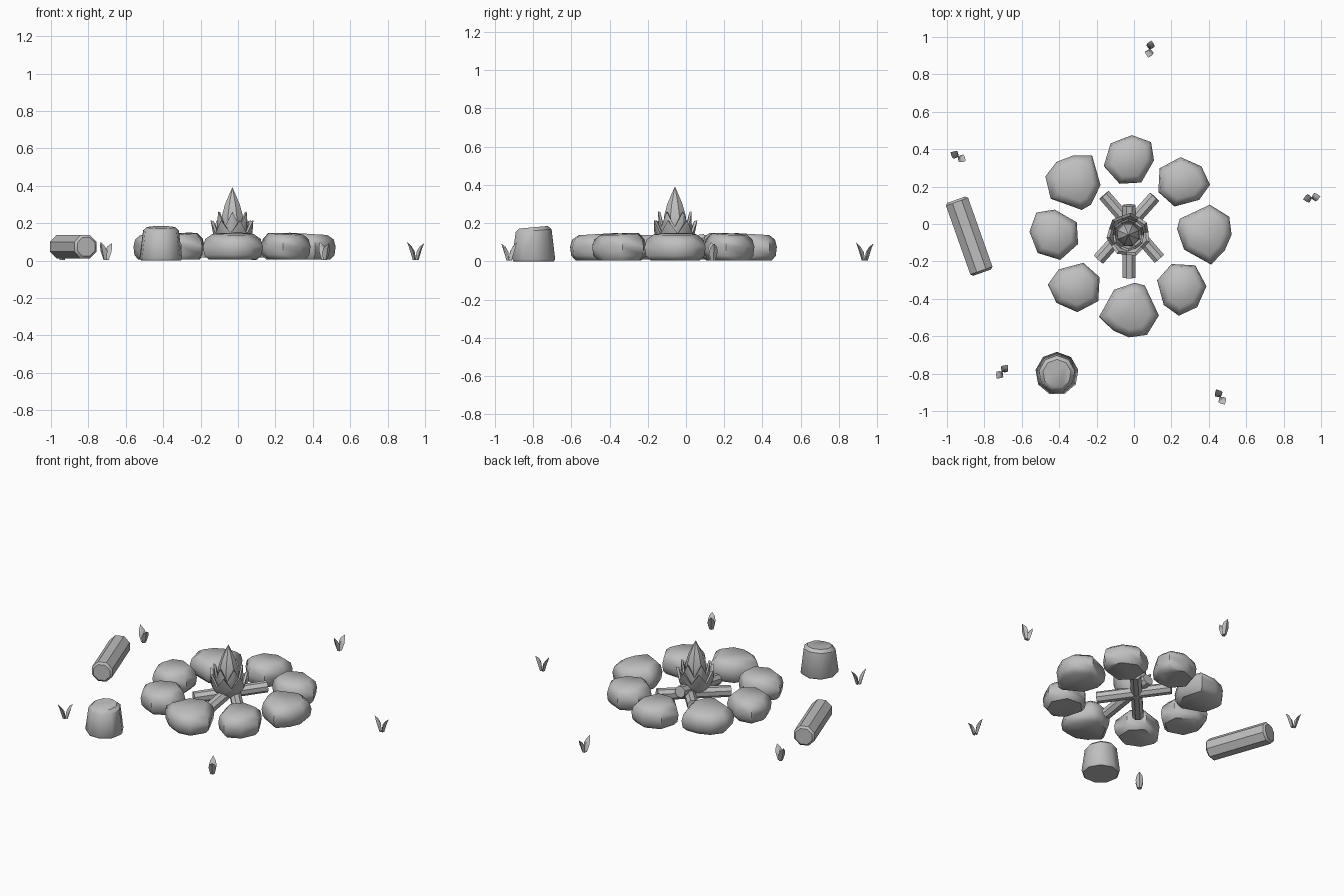
import bpy, bmesh, math
from mathutils import Vector, Matrix

if "Cube" in bpy.data.objects:
    bpy.data.objects.remove(bpy.data.objects["Cube"])

grey = bpy.data.materials.new("plain_grey")
grey.diffuse_color = (0.52, 0.52, 0.52, 1)
grey.use_nodes = True
grey.node_tree.nodes["Principled BSDF"].inputs["Base Color"].default_value = grey.diffuse_color


def finish(name, bm, angle=40):
    bmesh.ops.recalc_face_normals(bm, faces=bm.faces)
    me = bpy.data.meshes.new(name)
    bm.to_mesh(me)
    bm.free()
    me.materials.append(grey)
    ob = bpy.data.objects.new(name, me)
    bpy.context.collection.objects.link(ob)
    bpy.ops.object.select_all(action='DESELECT')
    ob.select_set(True)
    bpy.context.view_layer.objects.active = ob
    bpy.ops.object.shade_smooth_by_angle(angle=math.radians(angle))
    return ob


def loft(bm, rings, cap_start=True, cap_end=True):
    """Skin a list of equally long point rings."""
    vs = [[bm.verts.new(p) for p in r] for r in rings]
    n = len(vs[0])
    for a, b in zip(vs, vs[1:]):
        for i in range(n):
            j = (i + 1) % n
            bm.faces.new((a[i], a[j], b[j], b[i]))
    if cap_start:
        bm.faces.new(vs[0][::-1])
    if cap_end:
        bm.faces.new(vs[-1])


def circle(r, z, n, phase=0.0):
    return [Vector((r * math.cos(2 * math.pi * (i + phase) / n),
                    r * math.sin(2 * math.pi * (i + phase) / n), z)) for i in range(n)]


def log(name, a, b, r, n=8, bevel=0.0):
    a, b = Vector(a), Vector(b)
    d = b - a
    L = d.length
    m = Matrix.Translation(a) @ d.to_track_quat('Z', 'Y').to_matrix().to_4x4()
    prof = [(r, 0), (r, L)]
    if bevel:
        prof = [(r * .8, 0), (r, bevel), (r, L - bevel), (r * .8, L)]
    bm = bmesh.new()
    loft(bm, [[m @ p for p in circle(rr, z, n, 0.5)] for rr, z in prof])
    return finish(name, bm)


# ring of stones: two outlines, turned around the fire
CX, CY = -0.027, -0.057
small = [(.130, -.016), (.093, -.118), (-.005, -.134), (-.123, -.066),
         (-.130, .05), (-.035, .135), (.086, .098)]
big = [(-.145, .03), (-.13, .085), (.03, .16), (.134, .096), (.147, 0),
       (.11, -.085), (.037, -.16), (-.107, -.08)]
profile = [(.005, .80, 0), (.03, .96, 0), (.075, 1.0, 0), (.115, .93, .002), (.143, .70, .006)]
for k in range(8):
    outline = big if k in (0, 3, 6) else small
    rot = Matrix.Rotation(k * math.pi / 4, 4, 'Z')
    m = Matrix.Translation((CX, CY, 0)) @ rot @ Matrix.Translation((.402, 0, 0))
    bm = bmesh.new()
    loft(bm, [[m @ Vector((x * s, y * s, z - t * x / .14)) for x, y in outline]
              for z, s, t in profile])
    finish(f"ring_stone_{k + 1}", bm, 50)

# crossed firewood
log("firewood_1", (-.16, .155, .075), (.135, -.185, .05), .036)
log("firewood_2", (.11, .145, .075), (-.19, -.19, .05), .036)
log("firewood_3", (-.026, .10, .11), (-.026, -.285, .045), .037)

# flame: two spiked crowns around a pointed core
FX, FY = -.03, -.058


def crown(name, n, base, low, valley, tip, phase):
    bm = bmesh.new()
    rings = [circle(base[0], base[1], 2 * n, phase), circle(low[0], low[1], 2 * n, phase), []]
    for i in range(2 * n):
        r, z = tip if i % 2 else valley
        a = 2 * math.pi * (i + phase) / (2 * n)
        rings[2].append(Vector((r * math.cos(a), r * math.sin(a), z)))
    # inner wall closes the spikes into thin tongues
    inner = [Vector((p.x * .86, p.y * .86, p.z - .004)) for p in rings[2]]
    floor = circle(low[0] * .7, low[1] + .01, 2 * n, phase)
    loft(bm, rings + [inner, floor])
    bmesh.ops.translate(bm, verts=bm.verts, vec=(FX, FY, 0))
    finish(name, bm, 35)


crown("outer_flames", 7, (.06, .065), (.098, .115), (.108, .145), (.118, .215), 0.3)
crown("inner_flames", 6, (.055, .09), (.085, .15), (.082, .18), (.088, .262), 0.0)
bm = bmesh.new()
loft(bm, [circle(r, z, 8, .5) for r, z in
          [(.045, .10), (.064, .18), (.062, .235), (.043, .30), (.020, .35), (.001, .39)]])
bmesh.ops.translate(bm, verts=bm.verts, vec=(FX, FY, 0))
finish("flame_core", bm)

# log seat
log("log_seat", (-.95, .13, .074), (-.812, -.26, .074), .068, 8, .012)

# stump with slanted top
bm = bmesh.new()
loft(bm, [[Vector((p.x, p.y, p.z + t * p.y)) for p in circle(r, z, 9, .25)]
          for r, z, t in [(.108, 0, 0), (.116, .012, 0), (.097, .160, .09), (.076, .178, .09)]])
bmesh.ops.translate(bm, verts=bm.verts, vec=(-.412, -.80, 0))
finish("stump", bm)

# two-leaf sprouts
for k, (x, y, deg) in enumerate([(.085, .935, 80), (-.94, .36, -30), (.95, .14, 10),
                                 (-.705, -.79, 50), (.462, -.925, -60)]):
    m = Matrix.Translation((x, y, 0)) @ Matrix.Rotation(math.radians(deg), 4, 'Z')
    bm = bmesh.new()
    for side, h in ((-1, .1), (1, .092)):
        rings = []
        for cx, z, tx, wy in [(.007, .004, .009, .013), (.018, .05, .012, .023),
                              (.030, .075, .008, .017), (.046, 1, .0008, .001)]:
            z = h if z == 1 else z
            rings.append([m @ Vector((side * (cx + dx * tx), dy * wy, z))
                          for dx, dy in ((1, 0), (0, 1), (-1, 0), (0, -1))])
        loft(bm, rings)
    finish(f"sprout_{k + 1}", bm)
